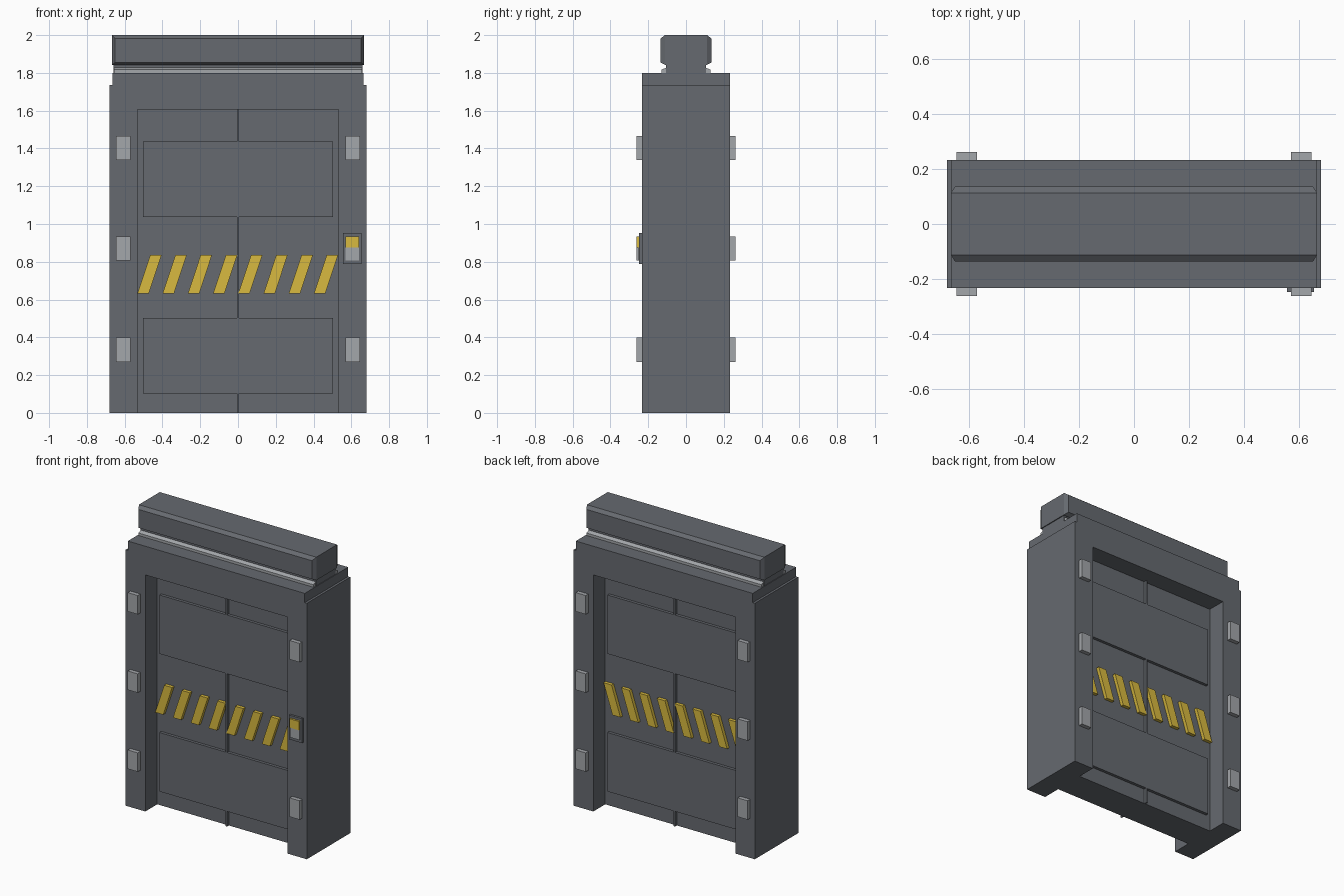
import bpy, bmesh

if "Cube" in bpy.data.objects:
    bpy.data.objects.remove(bpy.data.objects["Cube"])


def material(name, rgb):
    m = bpy.data.materials.new(name)
    m.diffuse_color = (*rgb, 1)
    m.use_nodes = True
    m.node_tree.nodes["Principled BSDF"].inputs["Base Color"].default_value = m.diffuse_color
    return m


DARK = material("dark_steel", (0.133, 0.143, 0.160))
LIGHT = material("light_steel", (0.37, 0.385, 0.405))
YELLOW = material("warning_yellow", (0.69, 0.49, 0.05))


def loft(name, rings, mat):
    """Skin matching point rings and cap both ends."""
    bm = bmesh.new()
    loops = [[bm.verts.new(p) for p in r] for r in rings]
    n = len(loops[0])
    for a, b in zip(loops, loops[1:]):
        for i in range(n):
            j = (i + 1) % n
            bm.faces.new((a[i], a[j], b[j], b[i]))
    bm.faces.new(loops[0][::-1])
    bm.faces.new(loops[-1])
    bmesh.ops.recalc_face_normals(bm, faces=bm.faces)
    me = bpy.data.meshes.new(name)
    bm.to_mesh(me)
    bm.free()
    me.materials.append(mat)
    ob = bpy.data.objects.new(name, me)
    bpy.context.collection.objects.link(ob)
    return ob


def prism(name, xz, y0, y1, mat):
    """Extrude an x-z outline along y."""
    return loft(name, [[(x, y, z) for x, z in xz] for y in (y0, y1)], mat)


def rect(x0, x1, z0, z1):
    return [(x0, z0), (x1, z0), (x1, z1), (x0, z1)]


def box(name, x0, x1, y0, y1, z0, z1, mat):
    return prism(name, rect(x0, x1, z0, z1), y0, y1, mat)


# Door frame: arch outline with a stepped top
half = [(0.533, 0), (0.68, 0), (0.68, 1.737), (0.664, 1.737), (0.664, 1.80)]
outline = [(0.533, 1.605)] + half
outline += [(-x, z) for x, z in reversed(outline)]
prism("door_frame", outline, -0.233, 0.233, DARK)

# Top housing: box with chamfered front and back borders
rings = []
for y, x, z0, z1 in ((-0.136, 0.651, 1.856, 1.981), (-0.112, 0.666, 1.843, 2.0),
                     (0.112, 0.666, 1.843, 2.0), (0.136, 0.651, 1.856, 1.981)):
    rings.append([(px, y, pz) for px, pz in rect(-x, x, z0, z1)])
loft("top_housing", rings, DARK)
box("housing_neck", -0.66, 0.66, -0.105, 0.105, 1.79, 1.85, DARK)

# Light trim strips along the neck
for s, side in ((-1, "front"), (1, "back")):
    yz = [(0.10, 1.80), (0.129, 1.80), (0.129, 1.817), (0.10, 1.83)]
    loft(side + "_trim_strip", [[(x, s * y, z) for y, z in yz] for x in (-0.657, 0.657)], LIGHT)

# Door slab with raised panels either side of a raised centre seam
box("door_slab", -0.533, 0.533, -0.105, 0.105, 0, 1.605, DARK)
box("door_seam", -0.005, 0.005, -0.125, 0.125, 0, 1.605, DARK)
for s, side in ((-1, "left"), (1, "right")):
    for row, z0, z1 in (("lower", 0.103, 0.503), ("upper", 1.037, 1.436)):
        xs = sorted((s * 0.005, s * 0.502))
        box(f"{side}_{row}_door_panel", *xs, -0.125, 0.125, z0, z1, DARK)

# Slanted hazard stripes on both faces
for s, side in ((-1, "front"), (1, "back")):
    for i in range(8):
        x = -0.532 + 0.1335 * i
        stripe = [(x, 0.633), (x + 0.06, 0.633), (x + 0.127, 0.835), (x + 0.067, 0.835)]
        prism(f"{side}_hazard_stripe_{i + 1}", stripe, s * 0.104, s * 0.128, YELLOW)

# Jamb pads; the front right middle one is replaced by the control panel
for sy, face in ((-1, "front"), (1, "back")):
    for sx, side in ((-1, "left"), (1, "right")):
        for row, z in (("lower", 0.334), ("middle", 0.87), ("upper", 1.402)):
            if (sy, sx, row) == (-1, 1, "middle"):
                continue
            xs = sorted((sx * 0.57, sx * 0.645))
            ys = sorted((sy * 0.225, sy * 0.261))
            box(f"{face}_{side}_{row}_pad", *xs, *ys, z - 0.064, z + 0.064, LIGHT)

# Control panel
box("control_panel_frame", 0.557, 0.654, -0.248, -0.225, 0.787, 0.952, DARK)
box("control_panel_plate", 0.57, 0.64, -0.255, -0.24, 0.806, 0.875, LIGHT)
box("control_panel_button", 0.57, 0.64, -0.261, -0.24, 0.875, 0.935, YELLOW)
